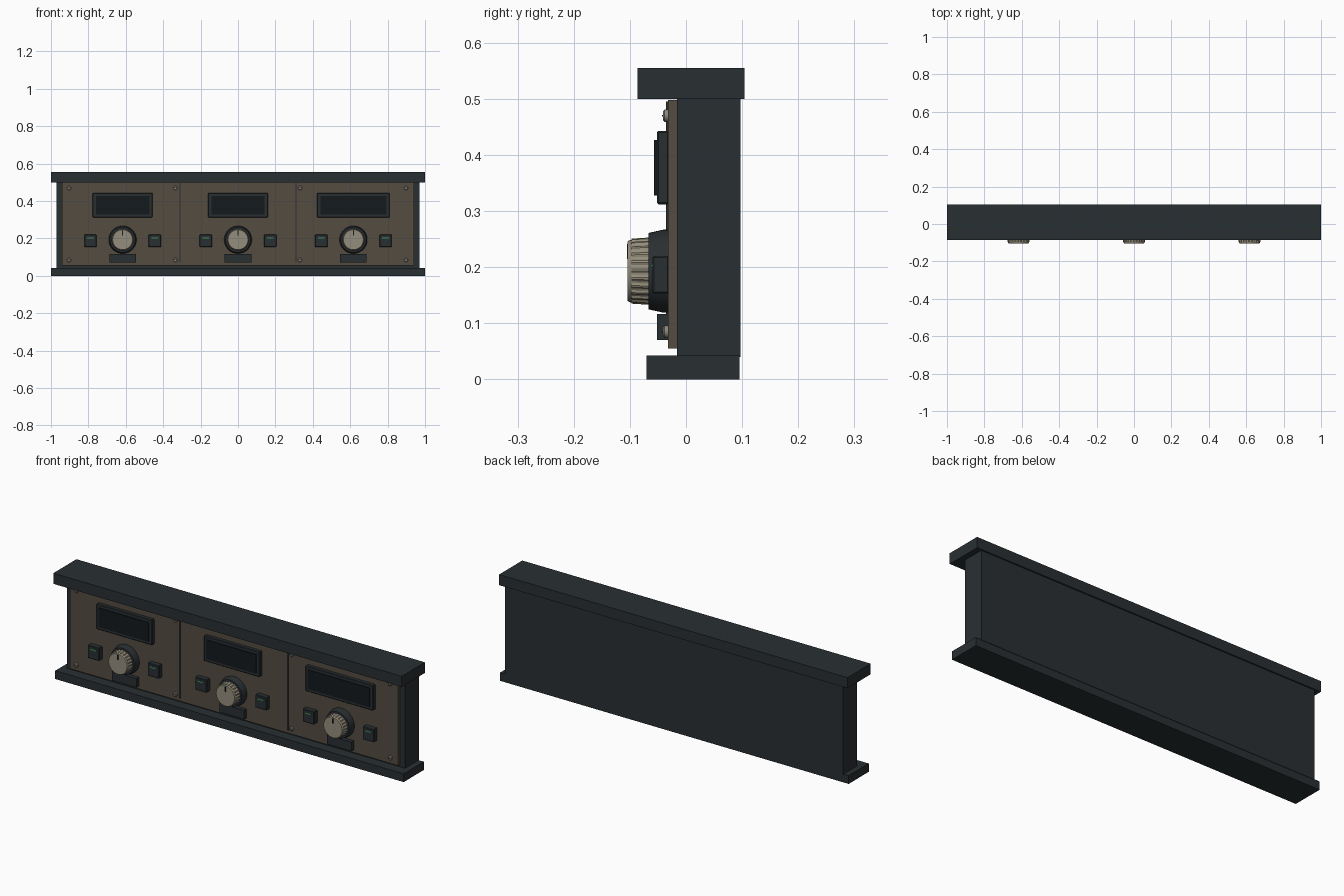
import bpy, bmesh, math

if "Cube" in bpy.data.objects:
    bpy.data.objects.remove(bpy.data.objects["Cube"])


def mat(name, r, g, b):
    m = bpy.data.materials.new(name)
    m.diffuse_color = (r, g, b, 1)
    m.use_nodes = True
    m.node_tree.nodes["Principled BSDF"].inputs["Base Color"].default_value = m.diffuse_color
    return m


DARK = mat("dark_metal", 0.022, 0.028, 0.032)
PANEL = mat("bronze_panel", 0.088, 0.072, 0.051)
GLASS = mat("screen_glass", 0.007, 0.010, 0.012)
CREAM = mat("knob_cream", 0.30, 0.27, 0.20)
STEEL = mat("screw_steel", 0.25, 0.24, 0.21)
GREEN = mat("lamp_green", 0.06, 0.30, 0.11)


def finish(name, bm, material):
    bmesh.ops.recalc_face_normals(bm, faces=bm.faces)
    me = bpy.data.meshes.new(name)
    bm.to_mesh(me)
    bm.free()
    me.materials.append(material)
    ob = bpy.data.objects.new(name, me)
    bpy.context.collection.objects.link(ob)
    return ob


def box(name, x, y, z, material, bevel=0.0):
    """Box from (min, max) pairs on each axis."""
    bm = bmesh.new()
    bmesh.ops.create_cube(bm, size=1)
    for v in bm.verts:
        v.co = [(a[0] + a[1]) / 2 + c * (a[1] - a[0]) for a, c in zip((x, y, z), v.co)]
    ob = finish(name, bm, material)
    if bevel:
        mod = ob.modifiers.new("edge", 'BEVEL')
        mod.width, mod.segments = bevel, 1
    return ob


def lathe(name, cx, cz, profile, material, n=48, rib=0.0):
    """Solid of revolution about the y direction; profile is (radius, y)."""
    bm = bmesh.new()
    rings = []
    for r, y in profile:
        ring = []
        for i in range(n):
            a = 2 * math.pi * i / n
            rr = r - (rib if i % 4 >= 2 else 0)
            ring.append(bm.verts.new((cx + rr * math.cos(a), y, cz + rr * math.sin(a))))
        rings.append(ring)
    for p, q in zip(rings, rings[1:]):
        for i in range(n):
            j = (i + 1) % n
            bm.faces.new((p[i], p[j], q[j], q[i]))
    bm.faces.new(rings[0])
    bm.faces.new(rings[-1])
    ob = finish(name, bm, material)
    if not rib:
        bpy.context.view_layer.objects.active = ob
        ob.select_set(True)
        bpy.ops.object.shade_smooth_by_angle(angle=math.radians(30))
        ob.select_set(False)
    return ob


# Housing
box("base_plinth", (-1, 1), (-0.07, 0.095), (0, 0.043), DARK)
box("housing_body", (-0.97, 0.97), (-0.016, 0.097), (0.04, 0.502), DARK)
box("top_cap", (-1, 1), (-0.086, 0.104), (0.50, 0.555), DARK)
box("face_panel", (-0.942, 0.942), (-0.032, -0.014), (0.055, 0.498), PANEL)

# Dividers between the three bays
for x in (-0.31, 0.31):
    box("panel_divider", (x - 0.003, x + 0.003), (-0.036, -0.03), (0.07, 0.495), DARK)

# Corner screws with slots
for x in (-0.904, -0.335, 0.332, 0.898):
    for z in (0.085, 0.470):
        lathe("screw", x, z, [(0.011, -0.030), (0.011, -0.038), (0.008, -0.041)], STEEL, 16)
        box("screw_slot", (x - 0.007, x + 0.007), (-0.0425, -0.040),
            (z - 0.0012, z + 0.0012), DARK)

# Three control bays; the right-hand display is wider
for x, half in ((-0.617, 0.160), (0.0, 0.160), (0.617, 0.194)):
    box("display_bezel", (x - half, x + half), (-0.052, -0.030), (0.312, 0.443), DARK, 0.003)
    box("display_screen", (x - half + 0.017, x + half - 0.017), (-0.057, -0.050),
        (0.328, 0.427), GLASS)

    # Rotary knob on a tapered skirt
    z = 0.193
    lathe("knob_skirt", x, z, [(0.074, -0.030), (0.074, -0.040), (0.068, -0.067)], DARK)
    lathe("knob_grip", x, z, [(0.060, -0.064), (0.058, -0.097)], CREAM, 96, 0.0025)
    lathe("knob_cap", x, z, [(0.0555, -0.095), (0.0555, -0.100), (0.053, -0.104)], CREAM)
    box("knob_pointer", (x - 0.003, x + 0.003), (-0.1055, -0.102), (0.215, 0.241), GLASS)

    # Blank label plate below the knob
    box("label_plate", (x - 0.071, x + 0.071), (-0.052, -0.030), (0.070, 0.117), DARK)

    # Push buttons with lamps on either side
    for s in (-1, 1):
        bx = x + s * 0.172
        box("push_button", (bx - 0.033, bx + 0.033), (-0.060, -0.030), (0.153, 0.220), DARK, 0.003)
        box("button_lamp", (bx - 0.018, bx + 0.018), (-0.062, -0.058), (0.200, 0.206), GREEN)
